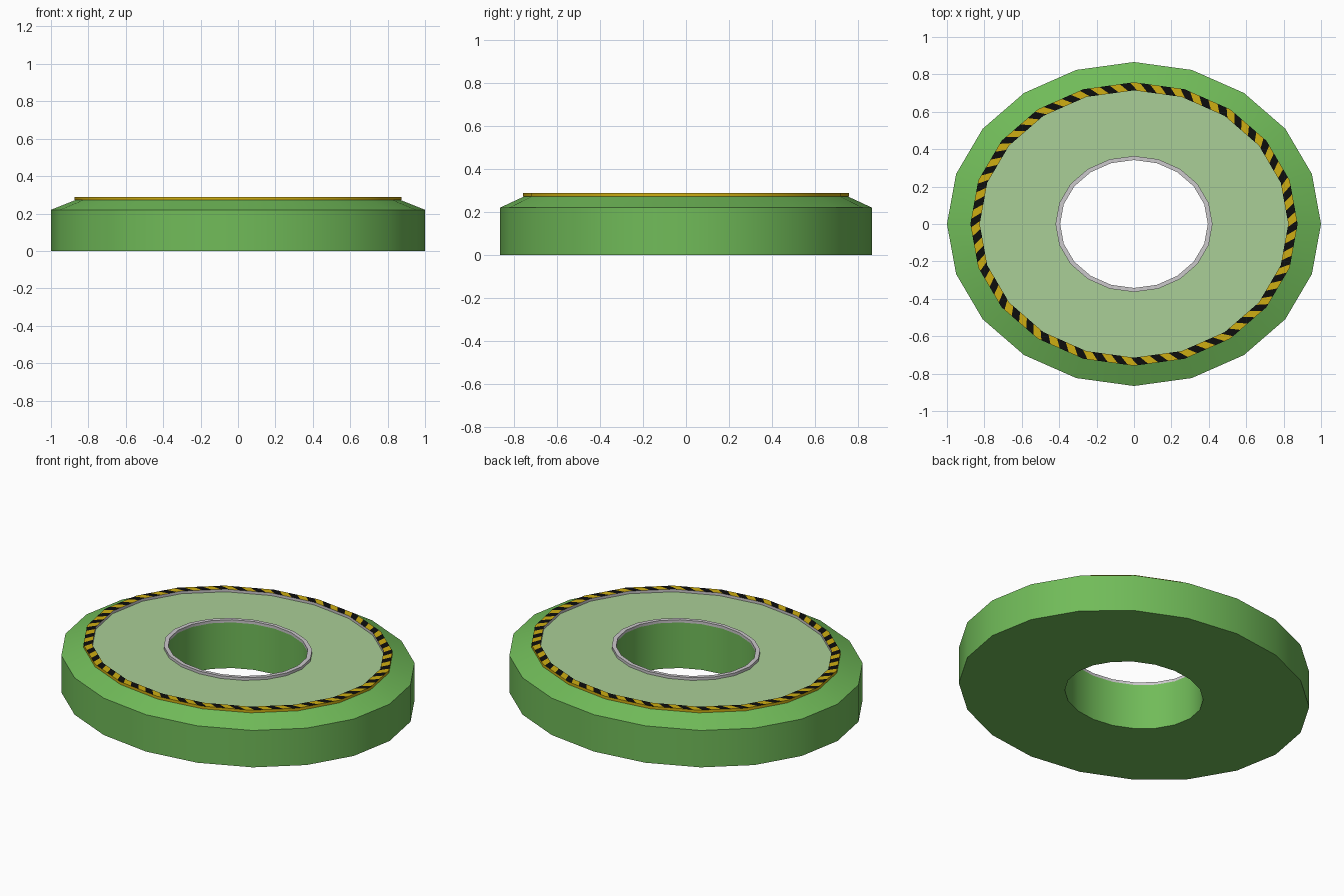
import bpy, bmesh, math

if "Cube" in bpy.data.objects:
    bpy.data.objects.remove(bpy.data.objects["Cube"])

SIDES = 20
SQUASH = 0.866  # the plan is an ellipse: y radius / x radius


def material(name, rgb):
    m = bpy.data.materials.new(name)
    m.diffuse_color = (*rgb, 1)
    m.use_nodes = True
    m.node_tree.nodes["Principled BSDF"].inputs["Base Color"].default_value = m.diffuse_color
    return m


GREEN = material("green", (0.165, 0.50, 0.10))
PALE = material("pale green", (0.40, 0.62, 0.31))
YELLOW = material("yellow", (0.62, 0.42, 0.006))
BLACK = material("black", (0.004, 0.004, 0.004))
GREY = material("light grey", (0.60, 0.58, 0.60))


def point(r, t, z):
    """Point on a 20-sided ellipse; t counts sides around it."""
    i = math.floor(t)
    f = t - i
    a, b = (2 * math.pi * k / SIDES for k in (i, i + 1))
    x = math.cos(a) * (1 - f) + math.cos(b) * f
    y = math.sin(a) * (1 - f) + math.sin(b) * f
    return (r * x, r * SQUASH * y, z)


def finish(name, bm, mats):
    me = bpy.data.meshes.new(name)
    bm.to_mesh(me)
    bm.free()
    ob = bpy.data.objects.new(name, me)
    bpy.context.collection.objects.link(ob)
    for m in mats:
        me.materials.append(m)
    bpy.ops.object.select_all(action='DESELECT')
    bpy.context.view_layer.objects.active = ob
    ob.select_set(True)
    bpy.ops.object.shade_smooth_by_angle(angle=math.radians(23))
    return ob


def lathe(name, profile, mats, bands=None):
    """Sweep (radius, z) points around the ellipse, each band one material."""
    bm = bmesh.new()
    rings = [[bm.verts.new(point(r, k, z)) for k in range(SIDES)]
             for r, z in profile]
    for j in range(len(rings) - 1):
        for k in range(SIDES):
            n = (k + 1) % SIDES
            f = bm.faces.new((rings[j][k], rings[j][n],
                              rings[j + 1][n], rings[j + 1][k]))
            f.material_index = bands[j] if bands else 0
    return finish(name, bm, mats)


FLOOR, TOP = 0.272, 0.288
HOLE, RIM, IN, OUT = 0.395, 0.42, 0.825, 0.875

# body: bore, underside, outer wall, chamfer
lathe("body", [(HOLE, FLOOR), (HOLE, 0), (1, 0), (1, 0.22), (0.87, FLOOR)],
      [GREEN])
# recessed top panel
lathe("top_panel", [(0.87, FLOOR), (HOLE, FLOOR)], [PALE])
# raised rim round the hole
lathe("hole_rim", [(RIM, FLOOR), (RIM, TOP), (HOLE, TOP), (HOLE, FLOOR)], [GREY])
# walls of the warning band
lathe("band_outer_wall", [(OUT, FLOOR), (OUT, TOP)], [YELLOW])
lathe("band_inner_wall", [(IN, TOP), (IN, FLOOR)], [GREY])

# striped top of the warning band: slanted yellow and black faces
STRIPES, CUTS, SKEW = 50, 5, 0.08
total = STRIPES * 2 * CUTS
bm = bmesh.new()
outer, inner = [], []
for k in range(total):
    t = k * SIDES / total + 1e-6
    outer.append(bm.verts.new(point(OUT, t + SKEW, TOP)))
    inner.append(bm.verts.new(point(IN, t - SKEW, TOP)))
for k in range(total):
    n = (k + 1) % total
    f = bm.faces.new((outer[k], outer[n], inner[n], inner[k]))
    f.material_index = (k // CUTS) % 2
finish("warning_band", bm, [YELLOW, BLACK])
